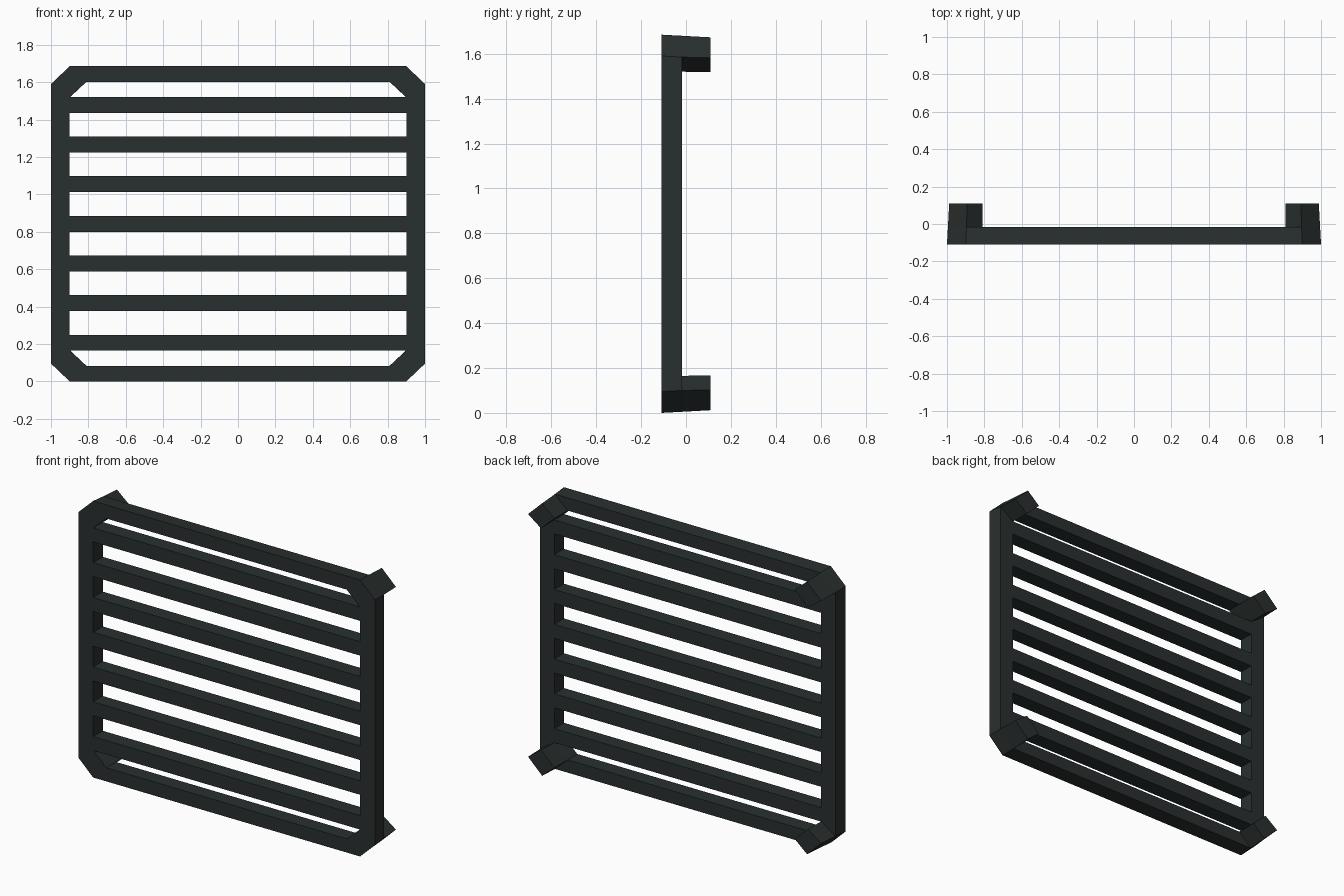
import bpy, bmesh

if "Cube" in bpy.data.objects:
    bpy.data.objects.remove(bpy.data.objects["Cube"])

H = 1.685                                  # overall height
Y_FRONT, Y_BACK, Y_FOOT = -0.11, -0.017, 0.11

mat = bpy.data.materials.new("dark_metal")
mat.diffuse_color = (0.022, 0.029, 0.028, 1)
mat.use_nodes = True
mat.node_tree.nodes["Principled BSDF"].inputs["Base Color"].default_value = mat.diffuse_color


def finish(bm, name):
    bmesh.ops.recalc_face_normals(bm, faces=bm.faces[:])
    mesh = bpy.data.meshes.new(name)
    bm.to_mesh(mesh)
    bm.free()
    mesh.materials.append(mat)
    obj = bpy.data.objects.new(name, mesh)
    bpy.context.collection.objects.link(obj)
    return obj


def octagon(x, z0, z1, cx, cz):
    """Chamfered rectangle in the XZ plane, counter-clockwise."""
    return [(-x + cx, z0), (x - cx, z0), (x, z0 + cz), (x, z1 - cz),
            (x - cx, z1), (-x + cx, z1), (-x, z1 - cz), (-x, z0 + cz)]


# Chamfered outer frame, drawn in slightly towards the back
bm = bmesh.new()
inner = octagon(0.9, 0.083, H - 0.083, 0.09, 0.082)
loops = []
for pts, y in ((octagon(1, 0, H, 0.1, 0.095), Y_FRONT), (inner, Y_FRONT),
               (inner, Y_BACK), (octagon(0.995, 0.005, H - 0.005, 0.1, 0.095), Y_BACK)):
    loops.append([bm.verts.new((x, y, z)) for x, z in pts])
for k in range(4):
    a, b = loops[k], loops[(k + 1) % 4]
    for i in range(8):
        j = (i + 1) % 8
        bm.faces.new((a[i], a[j], b[j], b[i]))
finish(bm, "frame")

# Horizontal slats between the side posts
for i in range(7):
    bm = bmesh.new()
    bmesh.ops.create_cube(bm, size=1)
    z = H / 2 + (i - 3) * 0.212
    for v in bm.verts:
        v.co = (v.co.x * 1.8, (Y_FRONT + Y_BACK) / 2 + v.co.y * (Y_BACK - Y_FRONT),
                z + v.co.z * 0.085)
    finish(bm, f"slat_{i + 1}")

# Mounting feet projecting backwards from the four chamfered corners
near = [(0.995, 0.1), (0.895, 0.005), (0.81, 0.083), (0.9, 0.165)]
far = [(0.988, 0.103), (0.893, 0.012), (0.81, 0.083), (0.9, 0.167)]
for side, sx in (("left", -1), ("right", 1)):
    for level, top in (("bottom", False), ("top", True)):
        bm = bmesh.new()
        rings = [[bm.verts.new((sx * x, y, H - z if top else z)) for x, z in pts]
                 for pts, y in ((near, Y_BACK), (far, Y_FOOT))]
        for r in rings:
            bm.faces.new(r)
        for i in range(4):
            j = (i + 1) % 4
            bm.faces.new((rings[0][i], rings[0][j], rings[1][j], rings[1][i]))
        finish(bm, f"foot_{level}_{side}")
